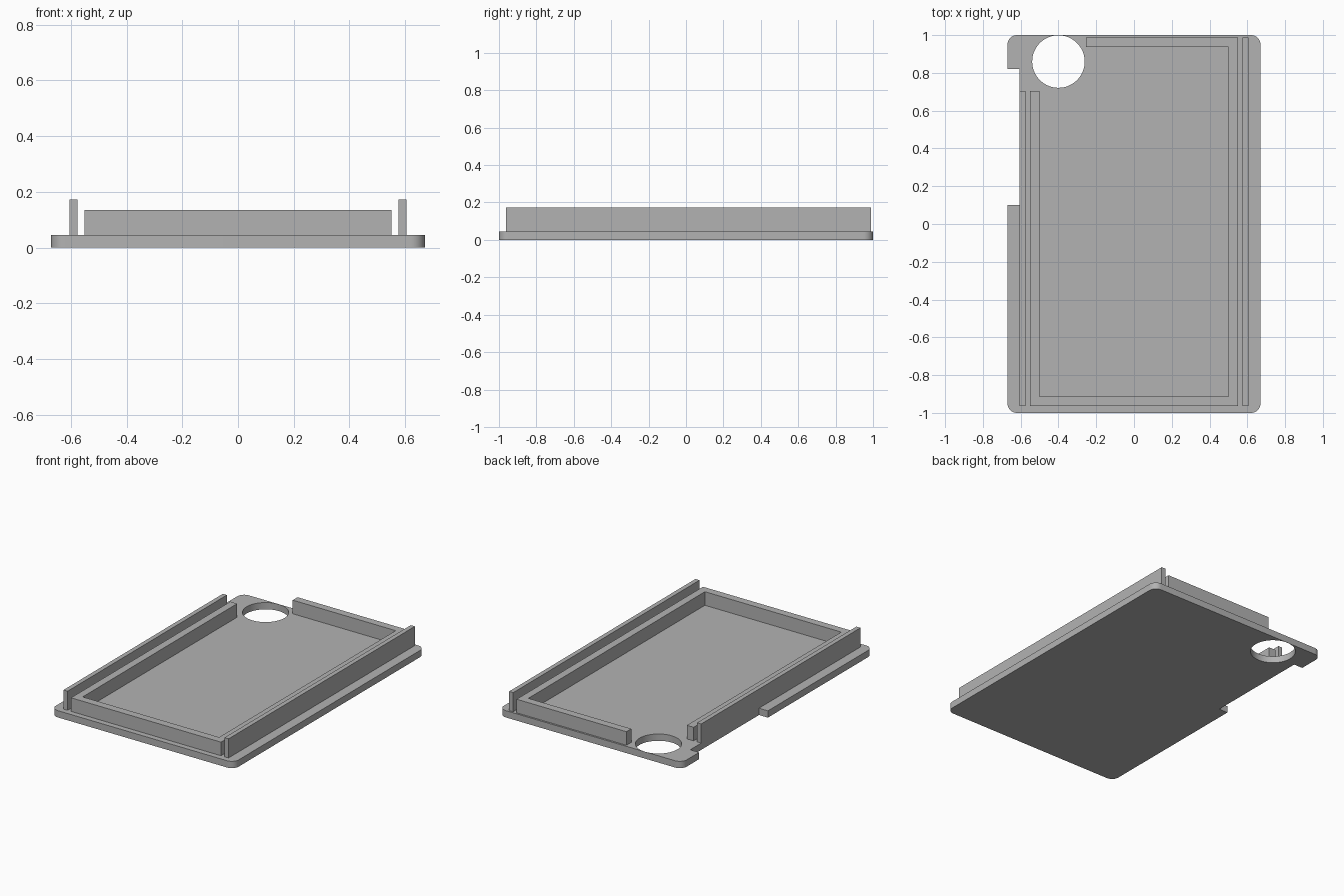
import bpy, bmesh, math

default = bpy.data.objects.get("Cube")
if default:
    bpy.data.objects.remove(default, do_unlink=True)

GREY = (0.45, 0.45, 0.45, 1)
grey = bpy.data.materials.new("plain grey")
grey.use_nodes = True
grey.diffuse_color = GREY
grey.node_tree.nodes["Principled BSDF"].inputs["Base Color"].default_value = GREY


def prism(name, outline, z0, z1):
    """Extrude a counter-clockwise outline from z0 up to z1."""
    bm = bmesh.new()
    base = bm.faces.new([bm.verts.new((x, y, z0)) for x, y in outline])
    top = bmesh.ops.extrude_face_region(bm, geom=[base])["geom"]
    verts = [g for g in top if isinstance(g, bmesh.types.BMVert)]
    bmesh.ops.translate(bm, vec=(0, 0, z1 - z0), verts=verts)
    bmesh.ops.recalc_face_normals(bm, faces=bm.faces)
    mesh = bpy.data.meshes.new(name)
    bm.to_mesh(mesh)
    bm.free()
    mesh.materials.append(grey)
    obj = bpy.data.objects.new(name, mesh)
    bpy.context.collection.objects.link(obj)
    return obj


def arc(cx, cy, r, start, sweep, steps):
    angles = [math.radians(start + sweep * i / steps) for i in range(steps + 1)]
    return [(cx + r * math.cos(a), cy + r * math.sin(a)) for a in angles]


def box(x0, x1, y0, y1):
    return [(x0, y0), (x1, y0), (x1, y1), (x0, y1)]


W, L, T, R = 0.67, 1.0, 0.045, 0.05
RAIL_IN, RAIL_OUT = 0.575, 0.605
FRONT, BACK, LEFT_END = -0.963, 0.988, 0.705

# Base plate: rounded corners and a notch in the right-hand edge
outline = []
for sx, sy, start in ((-1, -1, 180), (1, -1, 270), (1, 1, 0), (-1, 1, 90)):
    outline += arc(sx * (W - R), sy * (L - R), R, start, 90, 10)
outline += [(-W, 0.82), (-RAIL_OUT, 0.82), (-RAIL_OUT, 0.10), (-W, 0.10)]
plate = prism("base_plate", outline, 0, T)

# Round hole near the back corner
cutter = prism("hole_cutter", arc(-0.40, 0.86, 0.139, 0, 360, 64)[:-1], -0.1, 0.2)
cutter.hide_render = True
cut = plate.modifiers.new("hole", "BOOLEAN")
cut.operation = "DIFFERENCE"
cut.solver = "EXACT"
cut.object = cutter
bpy.context.view_layer.objects.active = plate
plate.select_set(True)
bpy.ops.object.modifier_apply(modifier=cut.name)
bpy.data.objects.remove(cutter, do_unlink=True)
bpy.ops.object.shade_smooth_by_angle(angle=math.radians(30))

# Tall outer side rails
prism("left_rail", box(RAIL_IN, RAIL_OUT, FRONT, BACK), T, 0.172)
prism("right_rail", box(-RAIL_OUT, -RAIL_IN, FRONT, LEFT_END), T, 0.172)

# Lower inner wall, open at the hole corner
OUT, IN, GAP = 0.55, 0.50, -0.255
prism("inner_wall", [
    (-OUT, FRONT), (OUT, FRONT), (OUT, BACK), (GAP, BACK),
    (GAP, 0.937), (IN, 0.937), (IN, -0.912), (-IN, -0.912),
    (-IN, LEFT_END), (-OUT, LEFT_END)], T, 0.135)
